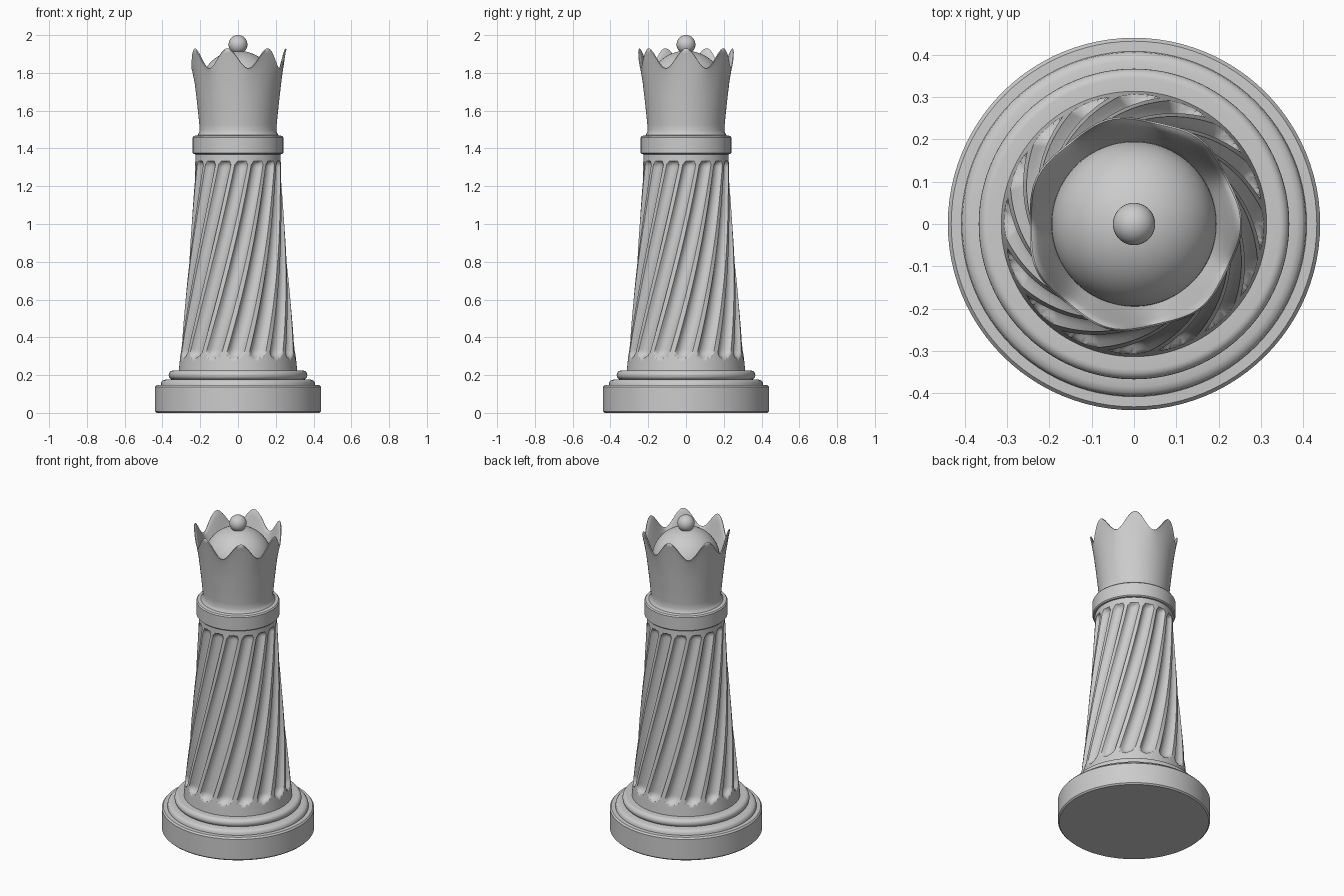
import bpy, bmesh, math

if "Cube" in bpy.data.objects:
    bpy.data.objects.remove(bpy.data.objects["Cube"])

TAU = 2 * math.pi


def finish(name, bm, angle=35):
    bmesh.ops.remove_doubles(bm, verts=bm.verts, dist=1e-5)
    bmesh.ops.recalc_face_normals(bm, faces=bm.faces)
    mesh = bpy.data.meshes.new(name)
    bm.to_mesh(mesh)
    bm.free()
    ob = bpy.data.objects.new(name, mesh)
    bpy.context.collection.objects.link(ob)
    bpy.ops.object.select_all(action='DESELECT')
    ob.select_set(True)
    bpy.context.view_layer.objects.active = ob
    bpy.ops.object.shade_smooth_by_angle(angle=math.radians(angle))
    return ob


def ring_surface(name, rows, cols, point, caps=True, angle=35):
    """Closed rings of points joined by quads; point(row, col) gives (angle, r, z)."""
    bm = bmesh.new()
    rings = []
    for j in range(rows):
        ring = []
        for i in range(cols):
            a, r, z = point(j, i)
            ring.append(bm.verts.new((r * math.cos(a), r * math.sin(a), z)))
        rings.append(ring)
    for lo, hi in zip(rings, rings[1:]):
        for i in range(cols):
            k = (i + 1) % cols
            bm.faces.new((lo[i], lo[k], hi[k], hi[i]))
    if caps:
        bm.faces.new(rings[0][::-1])
        bm.faces.new(rings[-1])
    return finish(name, bm, angle)


def lathe(name, profile, cols=96):
    return ring_surface(name, len(profile), cols,
                        lambda j, i: (TAU * i / cols, *profile[j]))


# Stepped round base
lathe("base", [(0.432, 0), (0.44, 0.008), (0.44, 0.137), (0.432, 0.147),
               (0.408, 0.148), (0.406, 0.162), (0.398, 0.172), (0.385, 0.176),
               (0.36, 0.178)])
bead = [(0.345 + 0.022 * math.cos(t), 0.2 + 0.024 * math.sin(t))
        for t in (math.pi * (k / 10 - 0.5) for k in range(11))]
lathe("base_bead", bead + [(0.30, 0.224)])

# Tapered shaft with sixteen twisted, round-ended flutes
FLUTES, PER, ROWS = 16, 18, 130
Z0, Z1, TWIST = 0.21, 1.38, math.radians(61)
LOW, HIGH = 0.29, 1.335


def shaft_radius(z):
    t = (z - Z0) / (Z1 - Z0)
    return 0.225 + 0.09 * (1 - t) ** 1.35


def shaft_point(j, i):
    z = Z0 + (Z1 - Z0) * j / (ROWS - 1)
    r = shaft_radius(z)
    pitch = TAU / FLUTES
    off = ((i % PER) / PER - 0.5) * pitch
    half = 0.36 * pitch * r
    # Distance to the flute's centre line, with rounded ends
    end = max(LOW + half - z, z - HIGH + half, 0)
    d = math.hypot(off * r, end) / half
    depth = 0.75 * half * math.sqrt(max(0, 1 - d * d))
    a = TAU * i / (FLUTES * PER) - pitch / 2 + TWIST * (z - LOW) / (Z1 - Z0)
    return a + math.radians(-94), r - depth, z


ring_surface("fluted_shaft", ROWS, FLUTES * PER, shaft_point, angle=40)

# Collar above the shaft
lathe("collar", [(0.215, 1.368), (0.234, 1.37), (0.24, 1.376), (0.24, 1.458),
                 (0.234, 1.466), (0.215, 1.47), (0.2, 1.47)])

# Flared crown with seven rounded points
OUTER = [(0.218, 0), (0.209, 0.03), (0.203, 0.07), (0.205, 0.15), (0.212, 0.32),
         (0.221, 0.52), (0.231, 0.72), (0.242, 0.88), (0.247, 0.95), (0.251, 0.99)]
INNER = [(0.247, 1.0), (0.241, 0.985), (0.232, 0.93), (0.218, 0.82),
         (0.203, 0.72), (0.192, 0.65), (0.186, 0.6)]
CROWN = OUTER + INNER
COLS = 168


def crown_point(j, i):
    a = TAU * i / COLS
    r, t = CROWN[j]
    top = 1.878 + 0.052 * math.cos(7 * a)
    lift = max(0, (t - 0.6) / 0.4)
    z = 1.465 + t * 0.413 + lift * (top - 1.878)
    return a, r + 0.005 * lift * math.cos(7 * a), z


ring_surface("crown", len(CROWN), COLS, crown_point, angle=50)

# Dome inside the crown
dome = [(0.195 * math.cos(t), 1.735 + 0.182 * math.sin(t))
        for t in (math.pi / 2 * k / 16 for k in range(16))]
lathe("dome", dome)

# Ball on top
bm = bmesh.new()
bmesh.ops.create_uvsphere(bm, u_segments=40, v_segments=20, radius=0.05)
bmesh.ops.translate(bm, verts=bm.verts, vec=(0, 0, 1.95))
finish("ball", bm)
